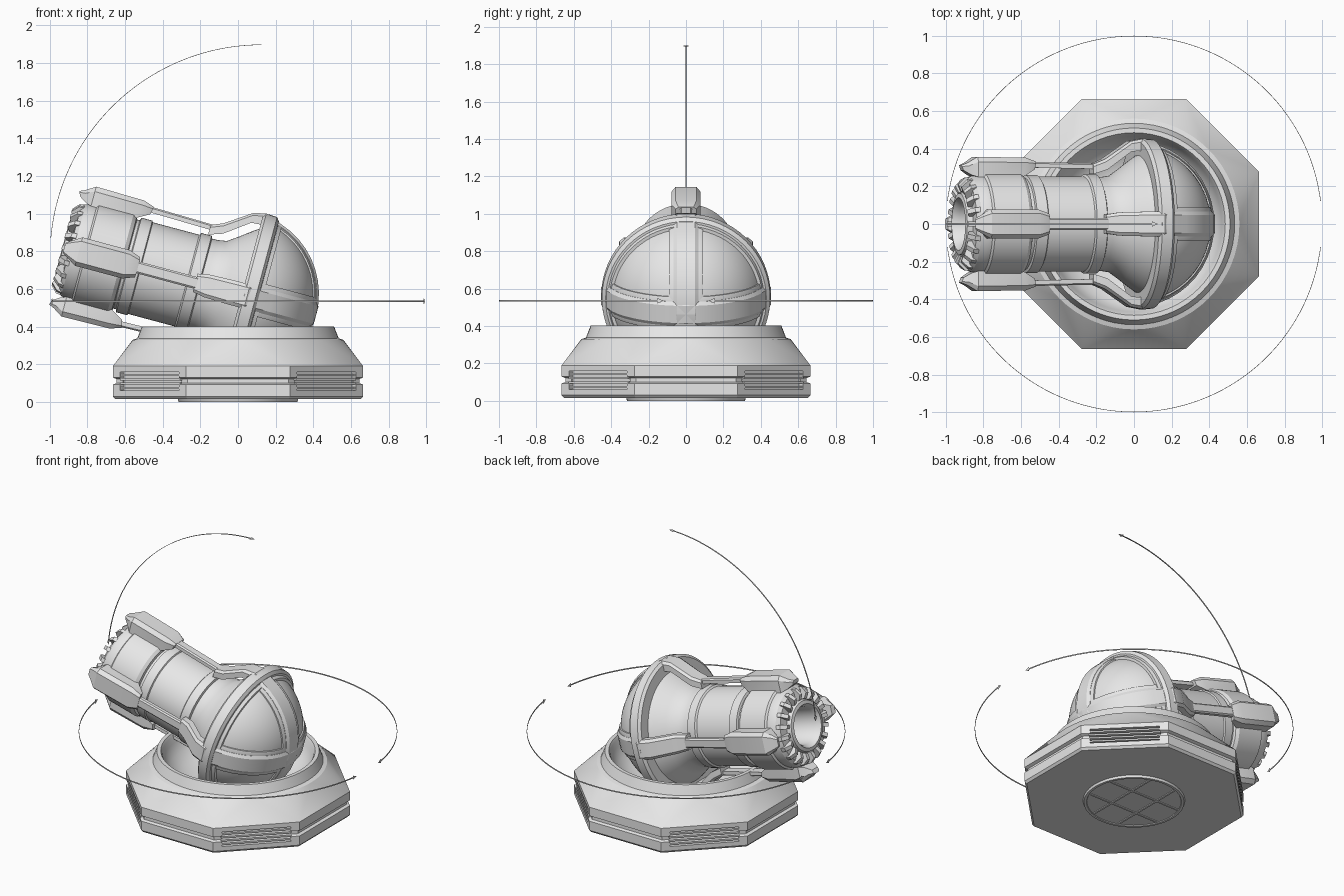
import bpy, bmesh
from math import sin, cos, pi, radians
from mathutils import Matrix, Vector

if "Cube" in bpy.data.objects:
    bpy.data.objects.remove(bpy.data.objects["Cube"])

grey = bpy.data.materials.new("light grey")
grey.diffuse_color = (0.8, 0.8, 0.8, 1)
grey.use_nodes = True
grey.node_tree.nodes["Principled BSDF"].inputs["Base Color"].default_value = grey.diffuse_color

# Ball frame: z runs along the barrel to the muzzle, x is "up", tilted 15 degrees
BALL = (Matrix.Translation((-0.01, 0, 0.575)) @ Matrix.Rotation(radians(15), 4, 'Y')
        @ Matrix.Rotation(radians(-90), 4, 'Y'))


def finish(name, bm, mat=Matrix(), smooth=None):
    bmesh.ops.remove_doubles(bm, verts=bm.verts, dist=1e-5)
    bmesh.ops.recalc_face_normals(bm, faces=bm.faces)
    bm.transform(mat)
    me = bpy.data.meshes.new(name)
    bm.to_mesh(me)
    bm.free()
    me.materials.append(grey)
    ob = bpy.data.objects.new(name, me)
    bpy.context.collection.objects.link(ob)
    if smooth:
        bpy.ops.object.select_all(action='DESELECT')
        bpy.context.view_layer.objects.active = ob
        ob.select_set(True)
        bpy.ops.object.shade_smooth_by_angle(angle=radians(smooth))
    return ob


def skin(bm, rows, ring=True, caps=False):
    vs = [[bm.verts.new(p) for p in row] for row in rows]
    n = len(rows[0])
    for a, b in zip(vs, vs[1:]):
        for i in range(n if ring else n - 1):
            j = (i + 1) % n
            bm.faces.new((a[i], a[j], b[j], b[i]))
    if caps:
        bm.faces.new(vs[0])
        bm.faces.new(vs[-1])


def lathe(name, prof, mat=Matrix(), n=64, phase=0.0, smooth=30):
    bm = bmesh.new()
    skin(bm, [[(r * cos(phase + 2 * pi * i / n), r * sin(phase + 2 * pi * i / n), z)
               for i in range(n)] for r, z in prof])
    return finish(name, bm, mat, smooth)


def bar(rows, turn):
    """Chamfered bar; each row = outer (t, r), inner (t, r), half width."""
    bm = bmesh.new()
    out = []
    for o, q, w in rows:
        o, q = Vector((o[1], 0, o[0])), Vector((q[1], 0, q[0]))
        m = o.lerp(q, 0.25)
        side = Vector((0, 1, 0))
        out.append([q - side * w, m - side * w, o - side * w * 0.72,
                    o + side * w * 0.72, m + side * w, q + side * w])
    skin(bm, out, caps=True)
    bm.transform(Matrix.Rotation(turn, 4, 'Z'))
    return bm


def box(bm, size, mat):
    bmesh.ops.create_cube(bm, size=1, matrix=mat @ Matrix.Diagonal((*size, 1)))


# Octagonal base with a groove all round
k8 = 1 / cos(pi / 8)
base = lathe("base_body", [(r * k8, z) for r, z in [
    (0, .015), (.652, .015), (.665, .03), (.665, .093), (.645, .1), (.645, .122),
    (.665, .13), (.665, .19), (0, .19)]], n=8, phase=pi / 8, smooth=None)

# Vents on the diagonal sides
cut, slats = bmesh.new(), bmesh.new()
for k in range(4):
    turn = Matrix.Rotation(pi / 4 + k * pi / 2, 4, 'Z')
    box(cut, (.06, .44, .1), turn @ Matrix.Translation((.665, 0, .11)))
    for z in (.075, .098, .121, .144):
        box(slats, (.03, .45, .011), turn @ Matrix.Translation((.647, 0, z)))
cutter = finish("vent_cutter", cut)
cutter.hide_render = True
cutter.hide_viewport = True
mod = base.modifiers.new("vents", 'BOOLEAN')
mod.operation = 'DIFFERENCE'
mod.object = cutter
finish("vent_slats", slats)

# Shoulder from octagon to round rim
bm = bmesh.new()
for i in range(8):
    a = pi / 8 + i * pi / 4
    bm.verts.new((.665 * k8 * cos(a), .665 * k8 * sin(a), .19))
for i in range(64):
    a = i * pi / 32
    bm.verts.new((.56 * cos(a), .56 * sin(a), .33))
bmesh.ops.convex_hull(bm, input=bm.verts)
bm.normal_update()
bmesh.ops.delete(bm, geom=[f for f in bm.faces if abs(f.normal.z) > .99], context='FACES_ONLY')
finish("base_shoulder", bm, smooth=20)

# Round rim and bowl
lathe("bowl", [(.56, .33), (.535, .338), (.51, .402), (.485, .402), (.475, .385),
               (.465, .345), (.43, .28), (.36, .225), (.28, .2), (0, .2)])

# Foot disc with a lattice underneath
lathe("foot_disc", [(0, .005), (.295, .005), (.298, 0), (.315, 0), (.32, .016)])
bm = bmesh.new()
for s in (-.1, .1):
    box(bm, (.55, .014, .006), Matrix.Translation((0, s, .003)))
    box(bm, (.014, .55, .006), Matrix.Translation((s, 0, .003)))
finish("foot_lattice", bm)

# Ball with flared neck
dome = [(.418 * sin(radians(a)), .418 * cos(radians(a))) for a in range(104, 181, 4)]
lathe("ball", [(.25, .24), (.25, .17), (.258, .12), (.3, .06), (.345, 0), (.385, -.06)] + dome, BALL)

# Barrel with stepped collars and hollow muzzle
lathe("barrel", [(0, .7), (.115, .72), (.12, .92), (.14, .955), (.163, .95), (.17, .92),
                 (.23, .915), (.252, .895), (.262, .86), (.262, .835), (.275, .825),
                 (.275, .635), (.262, .615), (.245, .61), (.245, .595), (.26, .59),
                 (.26, .53), (.252, .525), (.252, .27), (.264, .262), (.264, .205),
                 (.24, .195), (.2, .19)], BALL)

# Muzzle teeth
bm = bmesh.new()
for i in range(20):
    m = Matrix.Rotation(2 * pi * i / 20, 4, 'Z')
    pts = [(.168, .91), (.172, .942), (.21, .958), (.245, .925), (.25, .89)]
    skin(bm, [[m @ Vector((r, s, t)) for r, t in pts] for s in (-.013, .013)], caps=True)
finish("muzzle_teeth", bm, BALL)

# Cage ring across the ball
lathe("cross_ring", [(.36, -.03), (.435, -.03), (.453, -.045), (.45, -.105), (.43, -.12),
                     (.36, -.12), (.36, -.03)], BALL)
lathe("cross_ring_lip", [(.385, -.12), (.418, -.121), (.41, -.142), (.38, -.142)], BALL)

# Four cage arms, struts and clips around the barrel
arcs = [radians(a) for a in range(108, 181, 8)]
arm = [((.225, .318), (.225, .265), .05), ((.16, .345), (.15, .29), .062),
       ((.02, .44), (.02, .385), .066), ((-.06, .455), (-.05, .39), .066)]
arm += [((.44 * cos(a), .44 * sin(a)), (.39 * cos(a), .39 * sin(a)), .066) for a in arcs]
lip = [((.426 * cos(a), .426 * sin(a)), (.39 * cos(a), .39 * sin(a)), .09) for a in arcs]
strut = [((.58, .33), (.58, .3), .032), ((.2, .322), (.2, .292), .032)]
clip = [((.945, .312), (.935, .285), .03), ((.915, .325), (.895, .26), .05),
        ((.865, .357), (.865, .25), .078), ((.6, .352), (.62, .25), .078),
        ((.54, .332), (.55, .29), .055)]
for k, where in enumerate(("top", "left", "bottom", "right")):
    for part, rows in (("cage_arm", arm), ("arm_lip", lip), ("strut", strut), ("clip", clip)):
        finish(f"{where}_{part}", bar(rows, k * pi / 2), BALL, smooth=25)


# Motion arrows: thin ribbons with arrow heads at both ends
def arrow(name, centre, rad, a0, a1, upright):
    bm = bmesh.new()
    n = 64
    head = .03 / rad
    stops = [(a0, .0005), (a0 + head, .014), (a0 + head, .004)]
    stops += [(a0 + (a1 - a0) * i / n, .004) for i in range(2, n - 1)]
    stops += [(a1 - head, .004), (a1 - head, .014), (a1, .0005)]
    rows = []
    for a, w in stops:
        row = []
        for r, s in ((rad, -w), (rad, w), (rad - .003, w), (rad - .003, -w)):
            c, d = r * cos(a), r * sin(a)
            row.append(Vector(centre) + Vector((c, s, d) if upright else (c, d, s)))
        rows.append(row)
    skin(bm, rows, caps=True)
    finish(name, bm)


arrow("turn_arrow_back", (0, 0, .535), 1, radians(7), radians(173), False)
arrow("turn_arrow_front", (0, 0, .535), 1, radians(187), radians(353), False)
arrow("tilt_arrow", (.126, 0, .773), 1.126, radians(90), radians(175), True)
